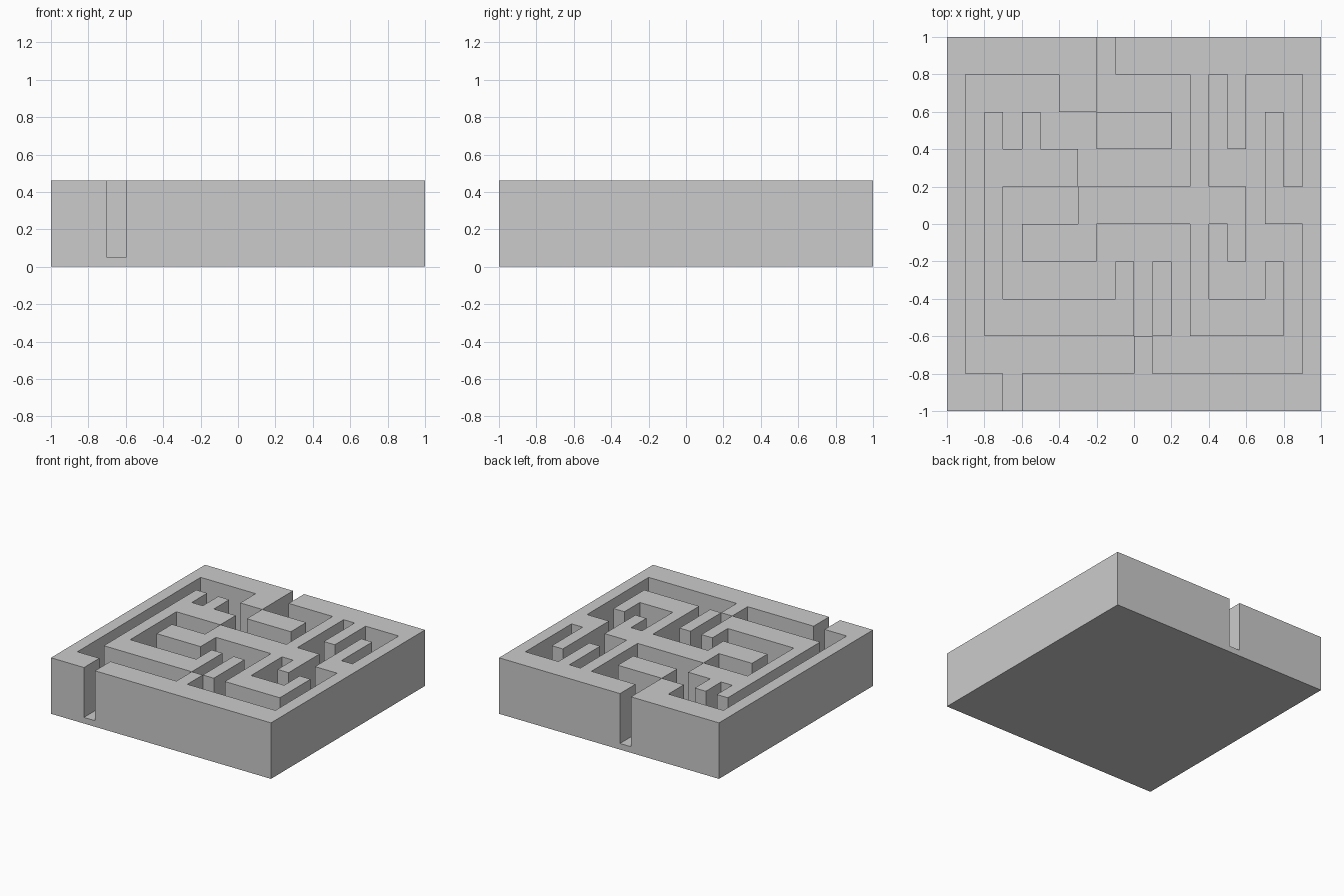
import bpy, bmesh

if "Cube" in bpy.data.objects:
    bpy.data.objects.remove(bpy.data.objects["Cube"])

# Maze plan seen from above, back row first: '#' is wall, '.' is corridor
PLAN = [
    "########.###########",
    "#.....##.....#.#...#",
    "#.#.#...####.#.#.#.#",
    "#.#####......#...#.#",
    "#.#....#########.###",
    "#.#.####.....#.#...#",
    "#.#......#.#.#...#.#",
    "#.########.#.#####.#",
    "#.........#........#",
    "###.################",
]
COLS, ROWS = len(PLAN[0]), len(PLAN)
DX, DY = 2 / COLS, 2 / ROWS
LEVELS = [0.0, 0.05, 0.46]      # underside, corridor floor, wall top


def layers(c, r):
    """Number of solid layers in a cell: 0 outside, 1 corridor, 2 wall."""
    if not (0 <= c < COLS and 0 <= r < ROWS):
        return 0
    return 2 if PLAN[r][c] == "#" else 1


bm = bmesh.new()


def quad(*pts):
    bm.faces.new([bm.verts.new(p) for p in pts])


for r in range(ROWS):
    for c in range(COLS):
        x0, x1 = -1 + c * DX, -1 + (c + 1) * DX
        y0, y1 = 1 - (r + 1) * DY, 1 - r * DY
        n = layers(c, r)
        # top and underside of the cell
        top = LEVELS[n]
        quad((x0, y0, top), (x1, y0, top), (x1, y1, top), (x0, y1, top))
        quad((x0, y1, 0), (x1, y1, 0), (x1, y0, 0), (x0, y0, 0))
        # vertical sides wherever the neighbour is lower
        sides = [(0, 1, (x0, y0), (x1, y0)), (1, 0, (x1, y0), (x1, y1)),
                 (0, -1, (x1, y1), (x0, y1)), (-1, 0, (x0, y1), (x0, y0))]
        for dc, dr, a, b in sides:
            for k in range(layers(c + dc, r + dr), n):
                lo, hi = LEVELS[k], LEVELS[k + 1]
                quad((*a, lo), (*b, lo), (*b, hi), (*a, hi))

bmesh.ops.remove_doubles(bm, verts=bm.verts[:], dist=1e-4)

# Single solid: base slab with maze walls
mesh = bpy.data.meshes.new("maze_block")
bm.to_mesh(mesh)
bm.free()
bpy.context.collection.objects.link(bpy.data.objects.new("maze_block", mesh))
